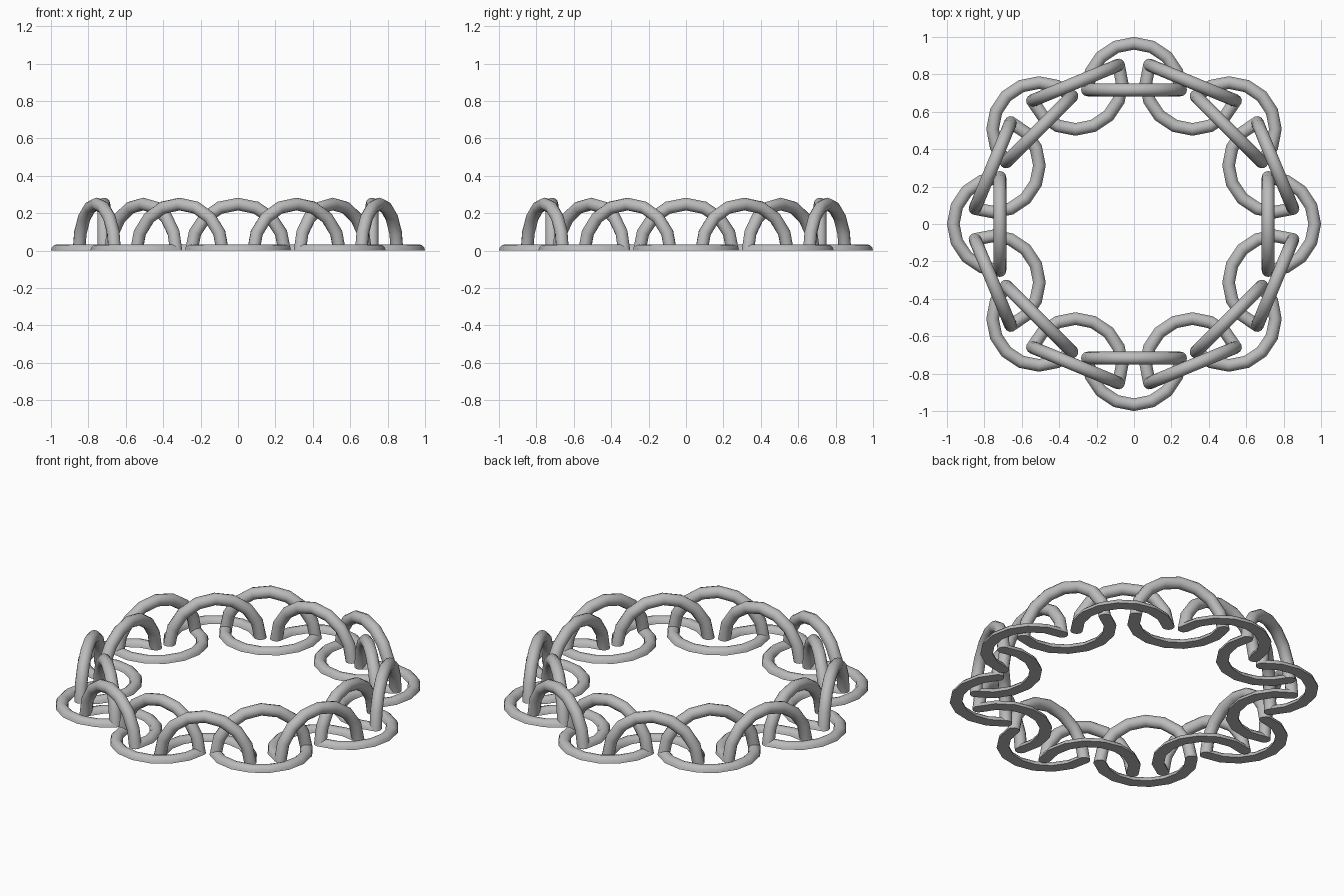
import bpy, bmesh
from math import pi, sin, cos, radians
from mathutils import Matrix

cube = bpy.data.objects.get("Cube")
if cube:
    bpy.data.objects.remove(cube, do_unlink=True)

RING = 0.249    # link centre-line radius
TUBE = 0.034    # wire radius
STEPS = 8       # segments per half link
SIDES = 12      # sides of the wire

steel = bpy.data.materials.new("grey_metal")
steel.use_nodes = True
colour = (0.5, 0.5, 0.5, 1)
steel.diffuse_color = colour
steel.node_tree.nodes["Principled BSDF"].inputs["Base Color"].default_value = colour


def sweep(bm, angles, place):
    """Sweep a closed wire section along a half circle and cap both ends."""
    rings = []
    for i in range(STEPS + 1):
        a = pi * i / STEPS
        ring = []
        for t in angles:
            r = RING + TUBE * cos(t)
            ring.append(bm.verts.new(place(r * cos(a), r * sin(a), TUBE * sin(t))))
        rings.append(ring)
    n = len(angles)
    for r0, r1 in zip(rings, rings[1:]):
        for k in range(n):
            m = (k + 1) % n
            bm.faces.new((r0[k], r0[m], r1[m], r1[k]))
    bm.faces.new(rings[0])
    bm.faces.new(rings[-1])


def folded_link(name, angle, distance, side):
    """Upright half arch plus a flat half lying outward (+1) or inward (-1)."""
    bm = bmesh.new()
    full = [2 * pi * k / SIDES for k in range(SIDES)]
    half = [pi * k / (SIDES // 2) for k in range(SIDES // 2 + 1)]
    sweep(bm, full, lambda u, v, w: (w, u, v))          # standing arch
    sweep(bm, half, lambda u, v, w: (side * v, u, w))   # flat half with level underside
    bmesh.ops.recalc_face_normals(bm, faces=bm.faces)
    mesh = bpy.data.meshes.new(name)
    bm.to_mesh(mesh)
    bm.free()
    mesh.materials.append(steel)
    link = bpy.data.objects.new(name, mesh)
    bpy.context.collection.objects.link(link)
    link.matrix_world = Matrix.Rotation(angle, 4, "Z") @ Matrix.Translation((distance, 0, 0))
    return link


# Closed chain: links alternate between folding outward and inward
links = []
for i in range(16):
    outward = i % 2 == 0
    links.append(folded_link(
        f"{'outward' if outward else 'inward'}_link_{i + 1:02d}",
        2 * pi * i / 16,
        0.717 if outward else 0.817,
        1 if outward else -1))

# Smooth wire, sharp caps and undersides
bpy.ops.object.select_all(action="DESELECT")
for link in links:
    link.select_set(True)
bpy.context.view_layer.objects.active = links[0]
bpy.ops.object.shade_smooth_by_angle(angle=radians(40))
